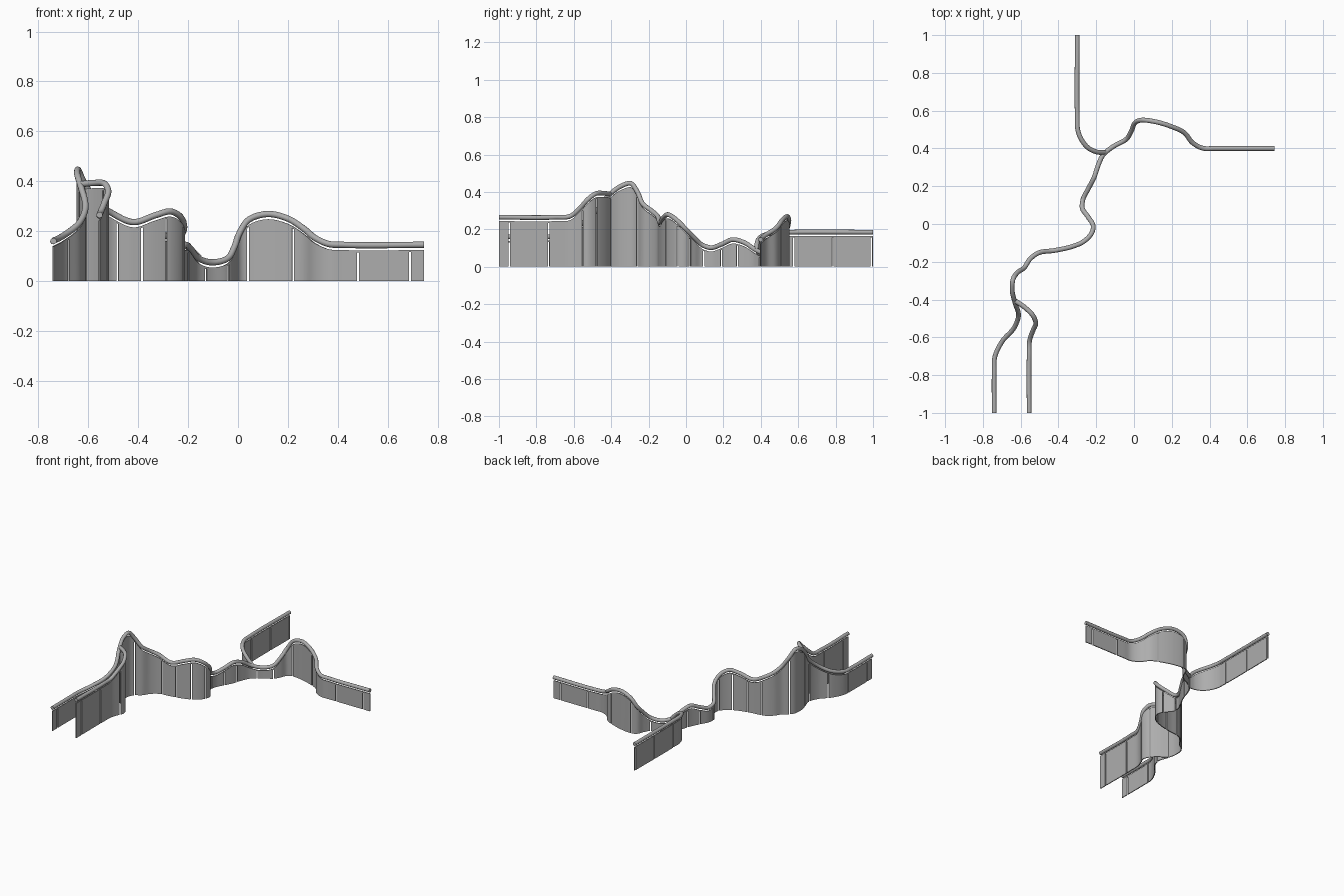
import bpy, bmesh, math
from mathutils import Vector

if "Cube" in bpy.data.objects:
    bpy.data.objects.remove(bpy.data.objects["Cube"])

TUBE_R = 0.0125    # handrail radius
WALL_T = 0.003     # half thickness of the panels
GAP = 0.004        # half width of the joint between panels


def material(name, v):
    m = bpy.data.materials.new(name)
    m.diffuse_color = (v, v, v, 1)
    m.use_nodes = True
    m.node_tree.nodes["Principled BSDF"].inputs["Base Color"].default_value = m.diffuse_color
    return m


GREY = material("steel_grey", 0.42)


def spline(pts, step=0.012):
    """Smooth chord-length spline through the points, sampled evenly."""
    p = [Vector(q) for q in pts]
    h = [(b - a).length for a, b in zip(p, p[1:])]
    n = len(p)
    tan = []
    for i in range(n):
        if i == 0:
            tan.append((p[1] - p[0]) / h[0])
        elif i == n - 1:
            tan.append((p[-1] - p[-2]) / h[-1])
        else:
            d0, d1 = (p[i] - p[i-1]) / h[i-1], (p[i+1] - p[i]) / h[i]
            tan.append((d0 * h[i] + d1 * h[i-1]) / (h[i] + h[i-1]))
    out = []
    for i in range(n - 1):
        k = max(2, math.ceil(h[i] / step))
        for j in range(k):
            t = j / k
            out.append((2*t**3 - 3*t**2 + 1) * p[i] + (t**3 - 2*t**2 + t) * h[i] * tan[i]
                       + (3*t**2 - 2*t**3) * p[i+1] + (t**3 - t**2) * h[i] * tan[i+1])
    return out + [p[-1]]


def sweep(bm, path, section):
    """Sweep a closed section; section(point, side, up) returns its corners."""
    rings = []
    for i, p in enumerate(path):
        t = (path[min(i + 1, len(path) - 1)] - path[max(i - 1, 0)]).normalized()
        side = Vector((t.y, -t.x, 0)).normalized()
        rings.append([bm.verts.new(c) for c in section(p, side, side.cross(t))])
    m = len(rings[0])
    for a, b in zip(rings, rings[1:]):
        for k in range(m):
            bm.faces.new((a[k], a[(k + 1) % m], b[(k + 1) % m], b[k]))
    bm.faces.new(rings[0])
    bm.faces.new(rings[-1][::-1])


def finish(bm, name):
    bmesh.ops.recalc_face_normals(bm, faces=bm.faces)
    me = bpy.data.meshes.new(name)
    bm.to_mesh(me)
    bm.free()
    me.materials.append(GREY)
    ob = bpy.data.objects.new(name, me)
    bpy.context.collection.objects.link(ob)
    bpy.ops.object.select_all(action='DESELECT')
    ob.select_set(True)
    bpy.context.view_layer.objects.active = ob
    bpy.ops.object.shade_smooth_by_angle(angle=math.radians(40))


def round_section(p, s, u):
    return [p + TUBE_R * (math.cos(a) * s + math.sin(a) * u)
            for a in (k * math.tau / 12 for k in range(12))]


def band(low, high):
    """Upright strip between two height functions of the rail height."""
    def section(p, s, u):
        a, b = p + s * WALL_T, p - s * WALL_T
        z0, z1 = low(p.z), high(p.z)
        return [Vector((a.x, a.y, z0)), Vector((a.x, a.y, z1)),
                Vector((b.x, b.y, z1)), Vector((b.x, b.y, z0))]
    return section


def fence(name, pts, cuts):
    path = spline(pts)
    # handrail
    bm = bmesh.new()
    sweep(bm, path, round_section)
    finish(bm, name + "_handrail")
    # thin strip below the handrail
    bm = bmesh.new()
    sweep(bm, path, band(lambda z: z - 0.029, lambda z: z - 0.021))
    finish(bm, name + "_top_strip")
    # panels, split at the joints
    dist = [0.0]
    for a, b in zip(path, path[1:]):
        dist.append(dist[-1] + (b - a).xy.length)

    def at(d):
        for i in range(len(path) - 1):
            if d <= dist[i + 1]:
                f = (d - dist[i]) / max(dist[i + 1] - dist[i], 1e-9)
                return path[i].lerp(path[i + 1], f)
        return path[-1].copy()

    marks = []
    for c in cuts:
        c = Vector(c)
        best = min((((a + (b - a) * f).xy - c).length, d0 + (d1 - d0) * f)
                   for a, b, d0, d1 in zip(path, path[1:], dist, dist[1:])
                   for f in (0, 0.25, 0.5, 0.75))
        marks.append(best[1])
    edges = [0.0] + [e for m in sorted(marks) for e in (m - GAP, m + GAP)] + [dist[-1]]
    bm = bmesh.new()
    for s, e in zip(edges[::2], edges[1::2]):
        if e - s > 0.004:
            inner = [q for q, d in zip(path, dist) if s + 0.001 < d < e - 0.001]
            sweep(bm, [at(s)] + inner + [at(e)],
                  band(lambda z: 0.0, lambda z: z - 0.029))
    finish(bm, name + "_panels")


# long winding fence from the front left to the right
fence("main", [
    (-.74, -1, .16), (-.74, -.78, .16), (-.738, -.71, .162), (-.70, -.625, .182),
    (-.635, -.55, .235), (-.612, -.49, .29), (-.632, -.41, .385), (-.645, -.35, .43),
    (-.641, -.295, .446), (-.62, -.26, .40), (-.58, -.23, .335), (-.55, -.185, .30),
    (-.51, -.155, .275), (-.42, -.14, .236), (-.33, -.12, .264), (-.27, -.095, .279),
    (-.225, -.05, .25), (-.216, -.01, .21), (-.245, .04, .16), (-.275, .09, .115),
    (-.27, .13, .102), (-.24, .19, .12), (-.21, .25, .145), (-.19, .31, .13),
    (-.16, .37, .092), (-.11, .41, .075), (-.04, .45, .092), (-.015, .49, .135),
    (.005, .535, .19), (.04, .55, .243), (.11, .542, .268), (.2, .515, .25),
    (.27, .48, .205), (.31, .43, .172), (.37, .4, .147), (.42, .4, .145), (.745, .4, .145)],
    [(-.74, -.945), (-.74, -.735), (-.68, -.6), (-.61, -.49), (-.632, -.405),
     (-.62, -.26), (-.485, -.148), (-.385, -.132), (-.29, -.105), (-.22, -.045),
     (-.23, .02), (-.275, .095), (-.24, .19), (-.2, .275), (-.13, .395),
     (-.04, .45), (.04, .55), (.22, .505), (.48, .4), (.69, .4)])

# front branch
fence("front_branch", [
    (-.555, -1, .265), (-.555, -.7, .265), (-.553, -.62, .27), (-.535, -.565, .315),
    (-.52, -.525, .36), (-.535, -.485, .39), (-.58, -.44, .393), (-.632, -.405, .388)],
    [(-.555, -.945), (-.555, -.735), (-.53, -.55), (-.54, -.48)])

# back branch
fence("back_branch", [
    (-.3, 1, .185), (-.3, .56, .185), (-.298, .5, .184), (-.28, .45, .178),
    (-.245, .405, .163), (-.2, .382, .135), (-.155, .378, .092)],
    [(-.3, .99), (-.3, .785), (-.3, .575)])
